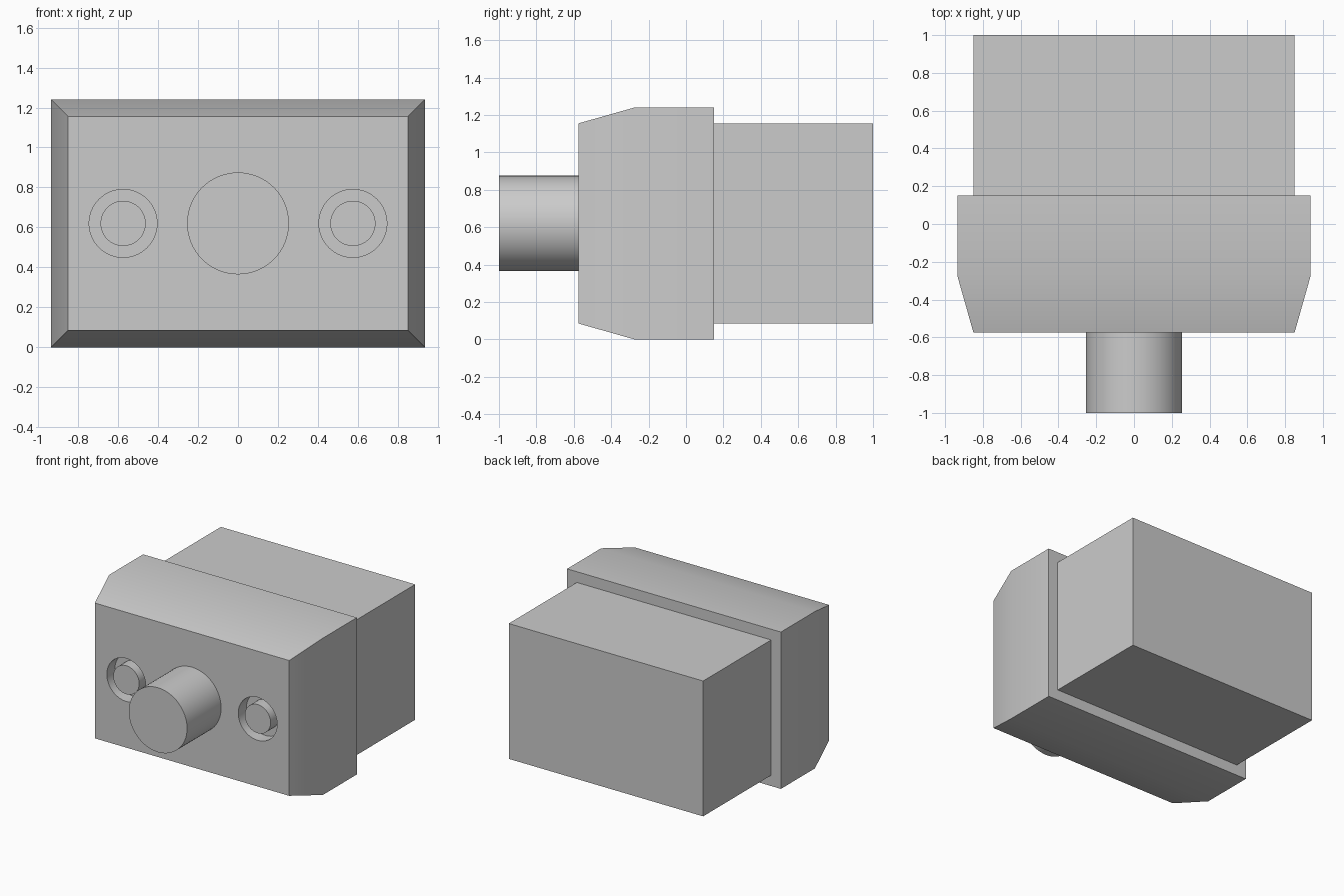
import bpy, bmesh, math

cube = bpy.data.objects.get("Cube")
if cube:
    bpy.data.objects.remove(cube, do_unlink=True)

MID_Z = 0.62      # height of the shared centre axis
FACE_Y = -0.575   # front face of the collar

grey = bpy.data.materials.new("plain_grey")
grey.use_nodes = True
grey.diffuse_color = (0.6, 0.6, 0.6, 1)
grey.node_tree.nodes["Principled BSDF"].inputs["Base Color"].default_value = (0.6, 0.6, 0.6, 1)


def smooth(obj):
    bpy.ops.object.select_all(action="DESELECT")
    obj.select_set(True)
    bpy.context.view_layer.objects.active = obj
    bpy.ops.object.shade_smooth_by_angle(angle=math.radians(30))


def loft(name, sections):
    """Closed block through rectangles given as (y, half width, half height)."""
    bm = bmesh.new()
    rings = [[bm.verts.new((sx * w, y, MID_Z + sz * h))
              for sx, sz in ((-1, -1), (1, -1), (1, 1), (-1, 1))]
             for y, w, h in sections]
    for a, b in zip(rings, rings[1:]):
        for i in range(4):
            j = (i + 1) % 4
            bm.faces.new((a[i], a[j], b[j], b[i]))
    bm.faces.new(rings[0])
    bm.faces.new(rings[-1])
    bmesh.ops.recalc_face_normals(bm, faces=bm.faces)
    mesh = bpy.data.meshes.new(name)
    bm.to_mesh(mesh)
    bm.free()
    mesh.materials.append(grey)
    obj = bpy.data.objects.new(name, mesh)
    bpy.context.collection.objects.link(obj)
    return obj


def rod(name, x, radius, y0, y1):
    """Cylinder along the y axis."""
    bpy.ops.mesh.primitive_cylinder_add(
        vertices=64, radius=radius, depth=y1 - y0,
        location=(x, (y0 + y1) / 2, MID_Z), rotation=(math.pi / 2, 0, 0))
    obj = bpy.context.object
    obj.name = name
    obj.data.materials.append(grey)
    smooth(obj)
    return obj


# Rear housing and tapered front collar
loft("rear_housing", [(0.14, 0.85, 0.535), (1.0, 0.85, 0.535)])
collar = loft("front_collar", [(FACE_Y, 0.85, 0.535), (-0.275, 0.935, 0.62), (0.15, 0.935, 0.62)])

# Round recesses in the collar, each holding a flush pin
for side, x in (("right", -0.575), ("left", 0.575)):
    cutter = rod(side + "_recess_cutter", x, 0.17, FACE_Y - 0.1, FACE_Y + 0.1)
    cutter.hide_render = True
    cut = collar.modifiers.new(side + "_recess", "BOOLEAN")
    cut.operation = "DIFFERENCE"
    cut.solver = "EXACT"
    cut.object = cutter
    bpy.context.view_layer.objects.active = collar
    bpy.ops.object.modifier_apply(modifier=cut.name)
    bpy.data.objects.remove(cutter, do_unlink=True)
    rod(side + "_pin", x, 0.113, FACE_Y, FACE_Y + 0.11)
smooth(collar)

# Central plunger
rod("plunger", 0, 0.255, -1.0, FACE_Y + 0.01)
